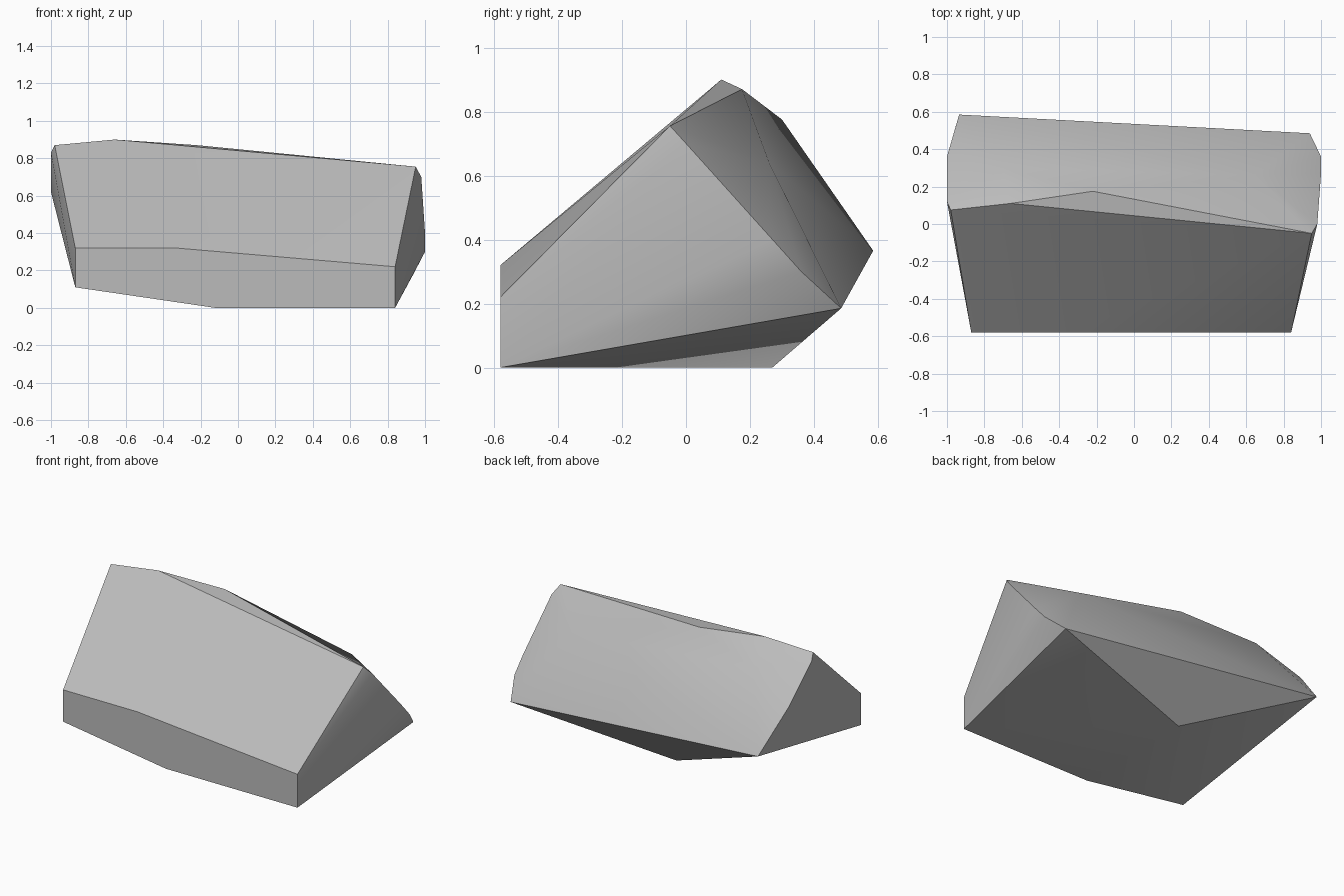
import bpy
import bmesh
import math

# Remove the default object
cube = bpy.data.objects.get("Cube")
if cube:
    bpy.data.objects.remove(cube, do_unlink=True)

# Plain grey stone
stone = bpy.data.materials.new("stone_grey")
stone.use_nodes = True
grey = (0.5, 0.5, 0.5, 1.0)
stone.diffuse_color = grey
bsdf = stone.node_tree.nodes["Principled BSDF"]
bsdf.inputs["Base Color"].default_value = grey
bsdf.inputs["Roughness"].default_value = 0.9

# Corner points of the boulder, grouped by region
front_wall = [(-0.87, -0.58, 0.11), (-0.87, -0.58, 0.32), (-0.33, -0.58, 0.32),
              (0.84, -0.58, 0.22), (0.84, -0.58, 0), (-0.12, -0.58, 0)]
top_ridge = [(-0.98, 0.075, 0.87), (-0.66, 0.11, 0.9),
             (-0.22, 0.175, 0.87), (0.95, -0.05, 0.755)]
left_end = [(0.98, 0, 0.7), (1, 0.27, 0.4), (1, 0.36, 0.3), (0.94, 0.485, 0.185)]
right_end = [(-1, 0.12, 0.83), (-1, 0.36, 0.62), (-0.935, 0.585, 0.365)]
back_bulge = [(-0.7, 0.3, 0.775), (0.65, 0.26, 0.64)]
underside = [(-0.12, 0.27, 0)]

# Wrap the corners in a faceted skin
bm = bmesh.new()
for region in (front_wall, top_ridge, left_end, right_end, back_bulge, underside):
    for point in region:
        bm.verts.new(point)
bmesh.ops.convex_hull(bm, input=bm.verts[:])
loose = [v for v in bm.verts if not v.link_faces]
bmesh.ops.delete(bm, geom=loose, context='VERTS')
bmesh.ops.dissolve_limit(bm, angle_limit=math.radians(1),
                         verts=bm.verts[:], edges=bm.edges[:])
bmesh.ops.recalc_face_normals(bm, faces=bm.faces[:])

mesh = bpy.data.meshes.new("boulder")
bm.to_mesh(mesh)
bm.free()
mesh.materials.append(stone)
boulder = bpy.data.objects.new("boulder", mesh)
bpy.context.collection.objects.link(boulder)

# Soft shading with crisp ridges
bpy.ops.object.select_all(action='DESELECT')
boulder.select_set(True)
bpy.context.view_layer.objects.active = boulder
bpy.ops.object.shade_smooth_by_angle(angle=math.radians(30))
